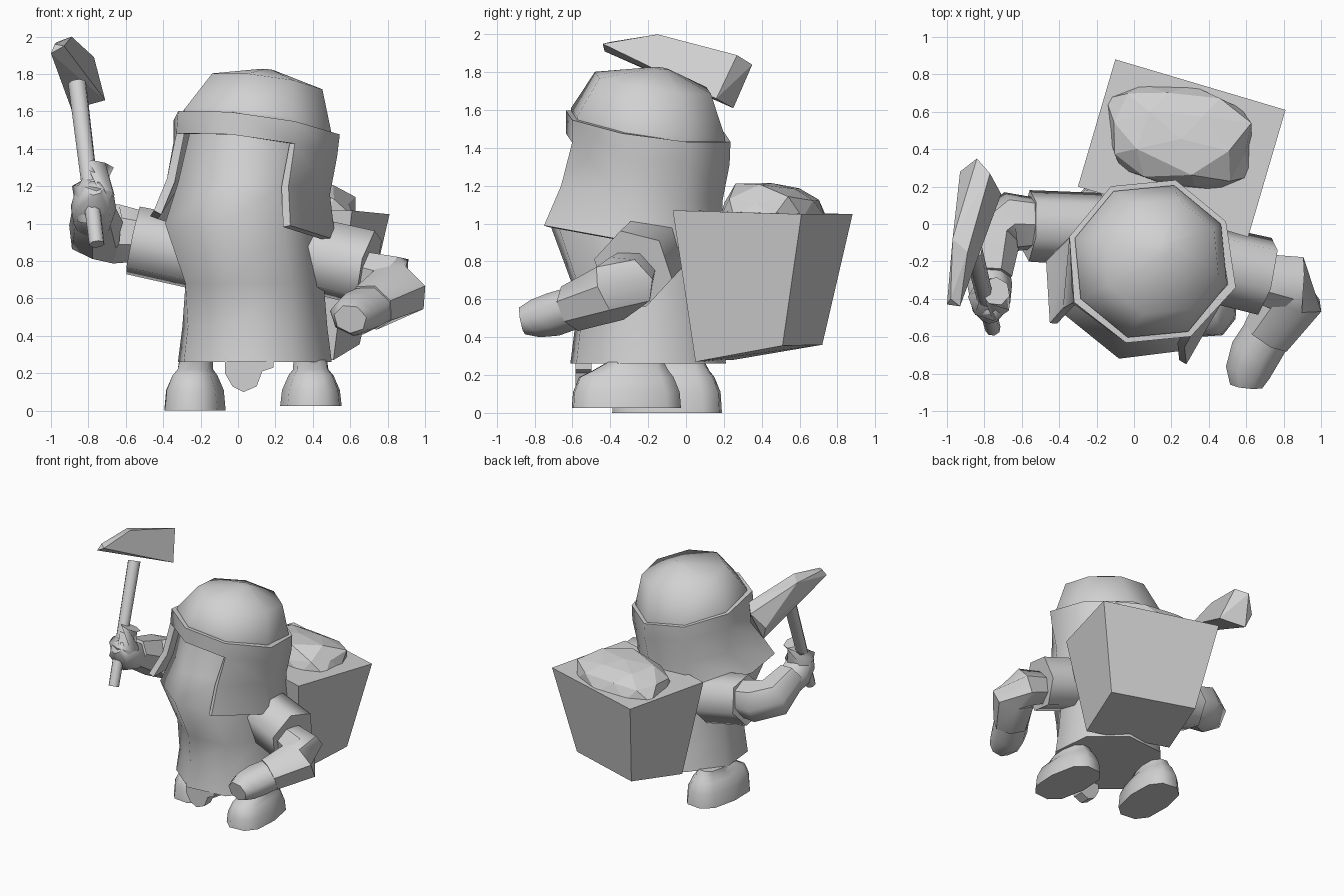
import bpy, bmesh, math, random
from mathutils import Vector, Matrix

if "Cube" in bpy.data.objects:
    bpy.data.objects.remove(bpy.data.objects["Cube"])

random.seed(11)
gray = bpy.data.materials.new("plain_gray")
gray.diffuse_color = (0.64, 0.64, 0.64, 1)
gray.use_nodes = True
gray.node_tree.nodes["Principled BSDF"].inputs["Base Color"].default_value = gray.diffuse_color
CX, CY = 0.09, -0.2
ANGLES = [math.radians(-62 + 45 * i) for i in range(8)]   # index 0 and 6 flank the face opening


def finish(name, bm, smooth=None, fix=True):
    if fix:
        bmesh.ops.recalc_face_normals(bm, faces=bm.faces)
    me = bpy.data.meshes.new(name)
    bm.to_mesh(me)
    bm.free()
    me.materials.append(gray)
    for p in me.polygons:
        p.use_smooth = smooth is not None
    if smooth is not None:
        me.set_sharp_from_angle(angle=math.radians(smooth))
    ob = bpy.data.objects.new(name, me)
    bpy.context.collection.objects.link(ob)
    return ob


def loft(name, rings, smooth=60):
    bm = bmesh.new()
    rows = [[bm.verts.new(p) for p in r] for r in rings]
    n = len(rings[0])
    for a, b in zip(rows, rows[1:]):
        for i in range(n):
            j = (i + 1) % n
            bm.faces.new((a[i], b[i], b[j], a[j]))
    bm.faces.new(rows[0])
    bm.faces.new(rows[-1])
    return finish(name, bm, smooth)


def tube(name, pts, radii, n=8, smooth=50, flat=1.0):
    pts = [Vector(p) for p in pts]
    rings = []
    for k, p in enumerate(pts):
        t = (pts[min(k + 1, len(pts) - 1)] - pts[max(k - 1, 0)]).normalized()
        u = t.cross(Vector((0.3, 0.2, 1))).normalized()
        v = t.cross(u) * flat
        rings.append([p + (u * math.cos(math.tau * i / n) + v * math.sin(math.tau * i / n)) * radii[k]
                      for i in range(n)])
    return loft(name, rings, smooth)


def hull(name, pts, smooth=None):
    bm = bmesh.new()
    for p in pts:
        bm.verts.new(p)
    bmesh.ops.convex_hull(bm, input=bm.verts)
    bmesh.ops.dissolve_limit(bm, angle_limit=math.radians(4), verts=bm.verts, edges=bm.edges)
    return finish(name, bm, smooth)


def octagon(radii, z, tilted=True, cx=CX, cy=CY, fixed={}):
    out = []
    for a, r in zip(ANGLES, radii):
        x, y = cx + r * math.cos(a), cy + r * math.sin(a)
        out.append((x, y, z + (-0.13 * (x - CX) - 0.15 * (y - CY) if tilted else 0)))
    for i, p in fixed.items():
        out[i] = p
    return out


# body with the beard bulging at the front
loft("body_and_beard", [
    octagon([0.43] * 8, 0.26, False),
    octagon([0.405] * 8, 0.45, False),
    octagon([0.42] + [0.385] * 5 + [0.42] * 2, 0.68, False),
    octagon([0.36] * 8, 1.0, False, fixed={0: (0.24, -0.68, 1.0), 7: (-0.08, -0.72, 1.0), 6: (-0.39, -0.47, 1.0)}),
    octagon([0.34] * 8, 1.22, False, fixed={0: (0.25, -0.60, 1.22), 7: (-0.05, -0.635, 1.22), 6: (-0.32, -0.40, 1.22)}),
    octagon([0.38] + [0.36] * 5 + [0.38] * 2, 1.47)], 70)

# pointed beard tip
tip = [(-0.07, 0.28), (-0.07, 0.2), (-0.03, 0.13), (0.03, 0.1), (0.1, 0.13), (0.13, 0.21), (0.19, 0.23), (0.19, 0.28)]
loft("beard_tip", [[(x, y, z) for x, z in tip] for y in (-0.585, -0.50)], 30)

# helmet shell: closed band above, cheek and neck guard below with a face opening
shell = [octagon([0.455, 0.475, 0.455, 0.455, 0.455, 0.455, 0.465, 0.455], 1.515),
         octagon([0.455, 0.46, 0.45, 0.45, 0.45, 0.455, 0.475, 0.455], 1.395),
         octagon([0.44, 0.42, 0.41, 0.41, 0.42, 0.45, 0.50, 0.45], 1.19,
                 fixed={0: (0.27, -0.66, 1.2), 6: (-0.38, -0.45, 1.24)}),
         octagon([0.57, 0.45, 0.42, 0.42, 0.43, 0.50, 0.62, 0.45], 0.95,
                 fixed={0: (0.28, -0.75, 0.99), 5: (-0.47, -0.20, 1.04), 6: (-0.45, -0.53, 1.07)})]
bm = bmesh.new()
rows = [[bm.verts.new(p) for p in r] for r in shell]
for k in range(3):
    for i in range(8):
        if k == 0 or i < 6:
            j = (i + 1) % 8
            bm.faces.new((rows[k][i], rows[k + 1][i], rows[k + 1][j], rows[k][j]))
bmesh.ops.delete(bm, geom=[v for v in bm.verts if not v.link_faces], context='VERTS')
helmet = finish("helmet_guard", bm, 60, fix=False)
mod = helmet.modifiers.new("thickness", 'SOLIDIFY')
mod.thickness = 0.045
mod.offset = -1
split = helmet.modifiers.new("crisp_rims", 'EDGE_SPLIT')
split.split_angle = math.radians(55)

# helmet dome
loft("helmet_dome", [octagon([0.425] * 8, 1.49), octagon([0.425] * 8, 1.535),
                     octagon([0.32] * 8, 1.755, True, 0.145, -0.175),
                     octagon([0.04] * 8, 1.84, True, 0.16, -0.13)], 80)

# tapered basket on the back
top = [(0.61, -0.07, 1.07), (0.81, 0.61, 1.05), (-0.10, 0.88, 1.05), (-0.30, 0.20, 1.07)]
bottom = [(0.51, 0.05, 0.27), (0.65, 0.51, 0.355), (0.0, 0.72, 0.36), (-0.14, 0.25, 0.28)]
loft("basket", [top, bottom], None)

# heap of rough ore
bm = bmesh.new()
bmesh.ops.create_icosphere(bm, subdivisions=2, radius=1)
rot = Matrix.Rotation(math.radians(-14), 3, 'Z')
for v in bm.verts:
    s = random.uniform(0.92, 1.16)
    x, y = (math.copysign(abs(c) ** 0.85, c) for c in v.co.xy)
    v.co = rot @ Vector((x * 0.41 * s, y * 0.27 * s, v.co.z * 0.185 * s)) + Vector((0.25, 0.455, 1.03))
finish("ore_heap", bm)

# pickaxe
tube("pick_handle", [(-0.755, -0.56, 0.89), (-0.86, -0.14, 1.75)], [0.042, 0.05], 8)
hull("pick_head", [(-1.0, -0.43, 1.91), (-0.93, -0.44, 1.95), (-0.98, -0.40, 1.96),
                   (-0.89, -0.15, 2.0), (-0.97, -0.08, 1.97),
                   (-0.77, 0.27, 1.89), (-0.71, 0.16, 1.66),
                   (-0.84, 0.35, 1.84), (-0.89, 0.25, 1.61), (-0.93, 0.28, 1.72)])

# raised arm: sleeve, forearm, fist round the handle
tube("raised_sleeve", [(-0.18, -0.03, 0.83), (-0.56, -0.01, 0.91)], [0.20, 0.195], 6, 70)
tube("raised_forearm", [(-0.45, 0.0, 0.92), (-0.66, 0.01, 0.94), (-0.76, -0.06, 0.96),
                        (-0.77, -0.28, 1.06)], [0.13, 0.165, 0.16, 0.12], 7, 50)
tube("raised_fist", [(-0.77, -0.20, 1.0), (-0.775, -0.33, 1.06), (-0.77, -0.43, 1.13),
                     (-0.77, -0.50, 1.19)], [0.10, 0.125, 0.11, 0.05], 7, 60)
tube("raised_fingers", [(-0.80, -0.40, 1.0), (-0.77, -0.40, 1.18), (-0.74, -0.36, 1.31)],
     [0.06, 0.12, 0.08], 7, 60)

# lowered arm: sleeve, forearm, hand
tube("lowered_sleeve", [(0.36, -0.20, 0.84), (0.70, -0.28, 0.76)], [0.21, 0.215], 6, 70)
tube("lowered_forearm", [(0.62, -0.28, 0.75), (0.83, -0.32, 0.69), (0.85, -0.39, 0.64),
                         (0.71, -0.60, 0.555)], [0.13, 0.165, 0.175, 0.14], 7, 50, 0.92)
tube("lowered_hand", [(0.74, -0.55, 0.57), (0.65, -0.69, 0.525), (0.61, -0.79, 0.505),
                      (0.60, -0.865, 0.49)], [0.135, 0.14, 0.125, 0.09], 7, 60, 0.85)


# boots
def boot(name, x, y, z0, turn):
    rings = []
    for z, sx, sy, back in ((z0, 0.165, 0.295, 0), (0.11, 0.155, 0.288, 0),
                            (0.19, 0.12, 0.255, 0.0), (0.22, 0.095, 0.21, 0.02),
                            (0.27, 0.09, 0.15, 0.05)):
        ring = []
        for i in range(10):
            a = math.tau * i / 10
            c, s = math.cos(a), math.sin(a)
            p = Vector((math.copysign(abs(c) ** 0.8, c) * sx, math.copysign(abs(s) ** 0.7, s) * sy + back, z))
            ring.append(Matrix.Rotation(turn, 3, 'Z') @ p + Vector((x, y, 0)))
        rings.append(ring)
    loft(name, rings, 50)


boot("boot_right", 0.39, -0.315, 0.025, math.radians(4))
boot("boot_left", -0.23, -0.10, 0.0, math.radians(-6))
